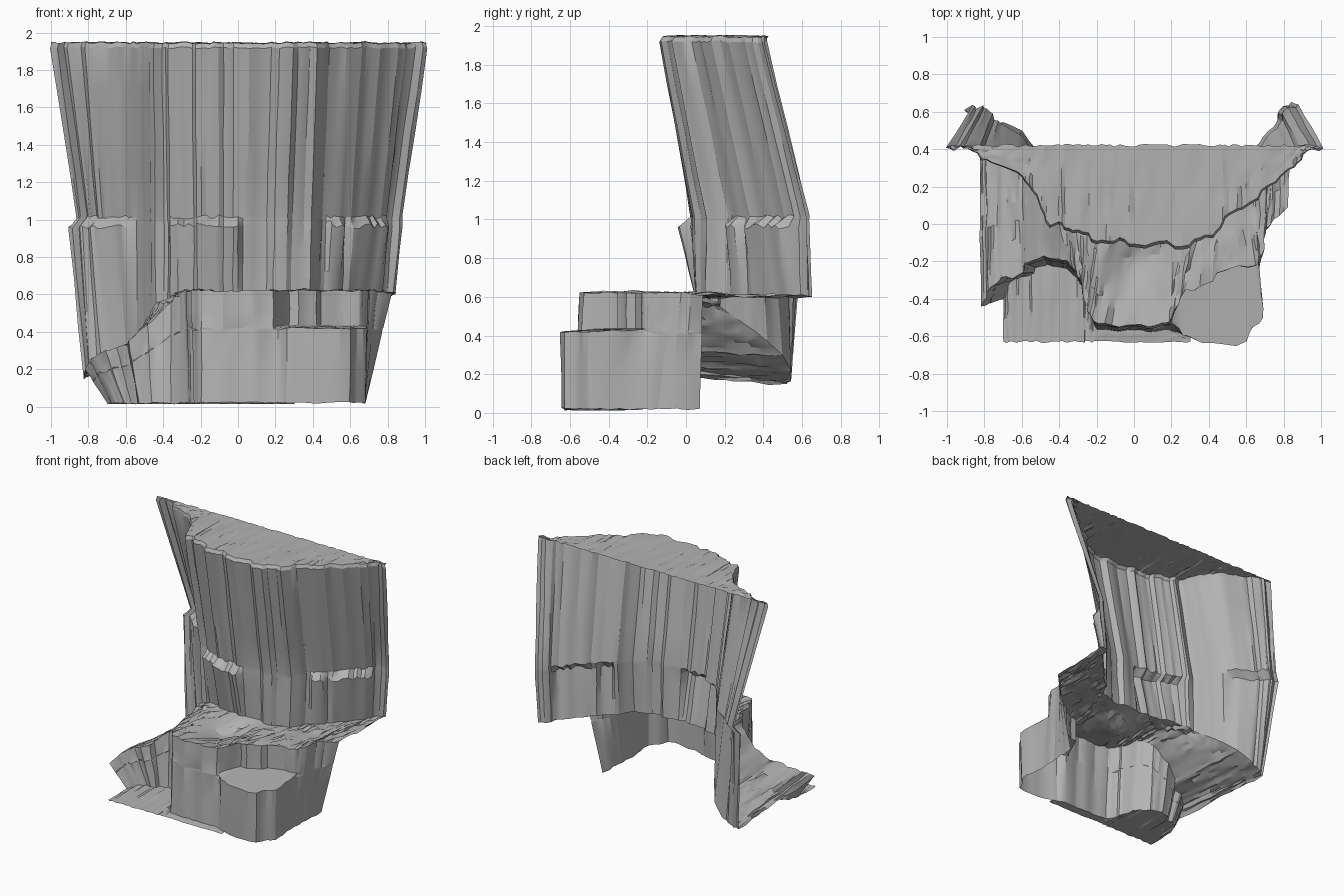
import bpy, bmesh, math, random
from mathutils import Vector

if "Cube" in bpy.data.objects:
    bpy.data.objects.remove(bpy.data.objects["Cube"])

random.seed(11)
PER = 5                      # columns between two plan points

# Plan curves, left to right: upper wall lip, upper wall foot, ledge lip, ground foot
TOP = [(-1, .42), (-.9, .38), (-.76, .34), (-.62, .28), (-.52, .15), (-.44, -.01), (-.33, -.05),
       (-.2, -.1), (-.08, -.11), (.06, -.13), (.26, -.12), (.42, -.07), (.5, .06), (.62, .12),
       (.8, .24), (.9, .34), (1, .42)]
FOOT = [(-.81, .54, .15), (-.77, .53, .17), (-.68, .56, .22), (-.58, .51, .3), (-.51, .36, .42),
        (-.43, .18, .55), (-.32, .12, .61), (-.19, .09, .61), (-.08, .07, .61), (.05, .06, .61),
        (.22, .06, .6), (.38, .1, .6), (.45, .24, .6), (.55, .33, .6), (.69, .47, .6),
        (.77, .57, .6), (.83, .66, .6)]
LIP = [(-.82, -.44, .2), (-.77, -.36, .26), (-.7, -.3, .3), (-.6, -.24, .33), (-.48, -.19, .44),
       (-.36, -.2, .56), (-.3, -.3, .62), (-.27, -.45, .62), (-.2, -.54, .62), (0, -.56, .62),
       (.19, -.53, .62), (.28, -.36, .62), (.45, -.28, .62), (.65, -.22, .62), (.68, -.16, .62),
       (.7, -.02, .62), (.83, .08, .61)]
BASE = [(-.7, -.4), (-.66, -.32), (-.6, -.28), (-.54, -.25), (-.46, -.23), (-.36, -.24),
        (-.28, -.34), (-.25, -.46), (-.2, -.57), (0, -.58), (.19, -.57), (.3, -.61), (.6, -.64),
        (.68, -.5), (.66, -.24), (.67, -.08), (.69, .07)]
# Bulges of the upper wall below z = 1: first and last plan point, offset
BULGES = [(-1, 3.4, -.05, -.03), (5.5, 8.7, 0, -.075), (12.1, 12.9, .02, -.05), (13.2, 15, .03, -.06)]

COLS = (len(TOP) - 1) * PER + 1
U = [j / PER for j in range(COLS)]


def sample(pts, u, z=0.0):
    i = min(int(u), len(pts) - 2)
    a, b = Vector(pts[i]).to_3d(), Vector(pts[i + 1]).to_3d()
    p = a.lerp(b, u - i)
    if len(pts[0]) == 2:
        p.z = z
    return p


def ramp(u, a, b, soft=.25):
    return max(0, min(1, (u - a) / soft + .5, (b - u) / soft + .5))


def flutes(amount):
    """Random depth for each group of columns, giving vertical rock flutes."""
    out = []
    while len(out) < COLS:
        d = random.uniform(-amount, amount)
        out += [d + random.uniform(-.005, .005) for _ in range(random.randint(2, 4))]
    return out[:COLS]


def flute(row, depth, k=1.0):
    """Push a row of points out along its plan normal."""
    out = []
    for j, p in enumerate(row):
        t = row[min(j + 2, COLS - 1)] - row[max(j - 2, 0)]
        n = Vector((t.y, -t.x, 0))
        n = n.normalized() if n.length > 1e-6 else Vector((0, -1, 0))
        out.append(p + n * depth[j] * k)
    return out


def wobble(row, dz):
    return [p + Vector((0, 0, random.uniform(-dz, dz))) for p in row]


rock = bpy.data.materials.new("grey rock")
rock.diffuse_color = (.45, .45, .45, 1)
rock.use_nodes = True
rock.node_tree.nodes["Principled BSDF"].inputs["Base Color"].default_value = rock.diffuse_color


def strips(name, rows, steps, rough):
    """Loft an open sheet through rows, with roughened rows in between."""
    full = []
    for a, b, n in zip(rows, rows[1:], steps):
        for s in range(n):
            line = []
            for p, q in zip(a, b):
                v = p.lerp(q, s / n)
                if s:
                    v += Vector([random.uniform(-r, r) for r in rough])
                line.append(v)
            full.append(line)
    full.append(rows[-1])
    bm = bmesh.new()
    vs = [[bm.verts.new(p) for p in r] for r in full]
    for r0, r1 in zip(vs, vs[1:]):
        for j in range(len(r0) - 1):
            bm.faces.new((r0[j], r0[j + 1], r1[j + 1], r1[j]))
    bmesh.ops.remove_doubles(bm, verts=bm.verts, dist=.0005)
    me = bpy.data.meshes.new(name)
    bm.to_mesh(me)
    bm.free()
    me.materials.append(rock)
    ob = bpy.data.objects.new(name, me)
    bpy.context.collection.objects.link(ob)
    # smooth the gentle facets, keep the flute edges sharp
    bpy.context.view_layer.objects.active = ob
    ob.select_set(True)
    bpy.ops.object.shade_smooth_by_angle(angle=math.radians(25))
    ob.select_set(False)


# Lower wall rows, including the small step on the right
low = flutes(.018)
base = [sample(BASE, u, .02) for u in U]
lip = [sample(LIP, u) for u in U]
step_out, step_in = [], []
for u, g, l in zip(U, base, lip):
    w = ramp(u, 10.3, 13.6, .5)
    step_out.append(g.lerp(l, .64).lerp(Vector((g.x * 1.01, g.y * 1.01, .42)), w))
    step_in.append(g.lerp(l, .68).lerp(Vector((l.x, l.y, .435)), w))
base, step_out = wobble(flute(base, low, .7), .005), wobble(flute(step_out, low), .004)
step_in, lip = flute(step_in, low), wobble(flute(lip, low), .006)

# Upper wall rows, leaning forward towards the top
up = flutes(.022)
foot, bulge, above = [], [], []
for u in U:
    f, t = sample(FOOT, u), sample(TOP, u, 1.92)
    d = Vector((0, 0, 0))
    for a, b, dx, dy in BULGES:
        d += Vector((dx, dy, 0)) * ramp(u, a, b)
    x = t.x + (f.x - t.x) * .8
    y = t.y + .15 + .08 * abs(u / 8 - 1)
    foot.append(f + d * .25)
    bulge.append(Vector((x, y, .965)) + d)
    above.append(Vector((x, y, 1.015)) + d * .12)
foot, bulge = flute(foot, up, .7), wobble(flute(bulge, up), .015)
above = wobble(flute(above, up), .012)
top = wobble(flute([sample(TOP, u, 1.92) for u in U], up), .006)
rim = [p + Vector((-.008 * p.x, (.42 - p.y) * .03, .025)) for p in top]
back = [Vector((p.x, .42 + random.uniform(-.008, .008), 1.945)) for p in rim]

# Ledge middle row with a small hollow near the upper wall
hollow = []
for u, a, b in zip(U, lip, foot):
    m = a.lerp(b, .62)
    m.z -= .08 * ramp(u, 8.2, 9.6, 1)
    hollow.append(m)

# Ground sheet in front of the lower wall
n = 11 * PER + 1
front = [Vector((p.x, -.63 + random.uniform(-.006, .006), .015)) for p in base[:n]]
strips("ground", [front, base[:n]], [4], (.002, .002, .004))
# Lower cliff with the small step
strips("lower_wall", [base, step_out, step_in, lip], [2, 3, 2], (.004, .004, .004))
# Ledge, sloping down on the left
strips("ledge", [lip, hollow, foot], [5, 4], (.006, .006, .013))
# Upper cliff with bulges
strips("upper_wall", [foot, bulge, above, top, rim], [3, 2, 4, 1], (.003, .003, .003))
# Flat top
strips("cliff_top", [rim, back], [6], (.004, .004, .006))
